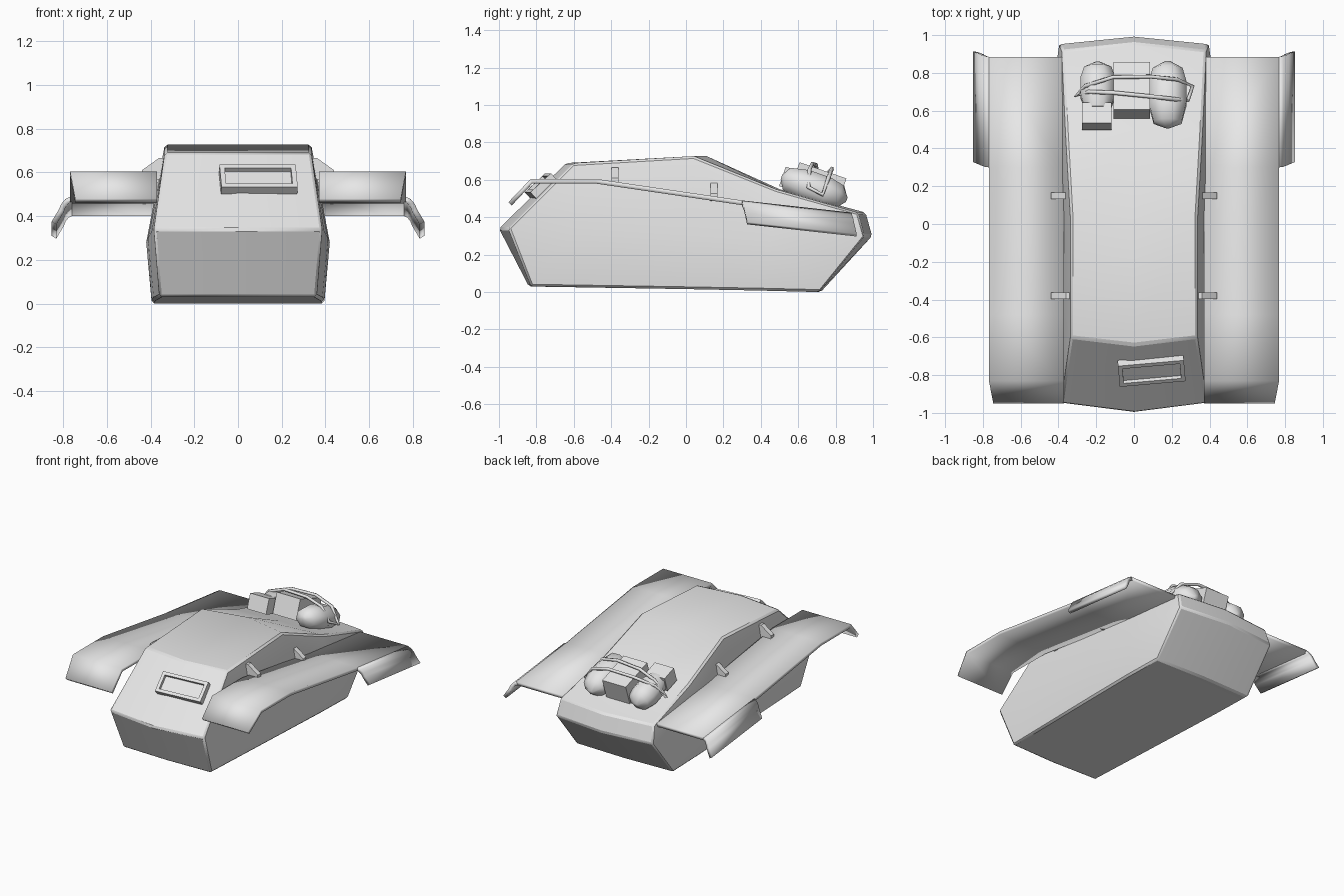
import bpy, bmesh, math
from mathutils import Matrix, Vector

if "Cube" in bpy.data.objects:
    bpy.data.objects.remove(bpy.data.objects["Cube"])

grey = bpy.data.materials.new("plain grey")
grey.diffuse_color = (0.8, 0.8, 0.8, 1)
grey.use_nodes = True
grey.node_tree.nodes["Principled BSDF"].inputs["Base Color"].default_value = grey.diffuse_color


def make(name, verts, faces, smooth=None, fix=True):
    me = bpy.data.meshes.new(name)
    me.from_pydata(verts, [], faces)
    ob = bpy.data.objects.new(name, me)
    bpy.context.collection.objects.link(ob)
    me.materials.append(grey)
    if fix:
        bm = bmesh.new()
        bm.from_mesh(me)
        bmesh.ops.recalc_face_normals(bm, faces=bm.faces)
        bm.to_mesh(me)
        bm.free()
    if smooth:
        bpy.ops.object.select_all(action='DESELECT')
        ob.select_set(True)
        bpy.context.view_layer.objects.active = ob
        bpy.ops.object.shade_smooth_by_angle(angle=math.radians(smooth))
    return ob


def mirror(ob):
    m = ob.modifiers.new("mirror", 'MIRROR')
    m.use_axis = (True, False, False)


def box(name, centre, size, rot):
    v = [rot @ Vector((x * size[0] / 2, y * size[1] / 2, z * size[2] / 2)) + Vector(centre)
         for x in (-1, 1) for y in (-1, 1) for z in (-1, 1)]
    f = [(0, 1, 3, 2), (4, 6, 7, 5), (0, 4, 5, 1), (2, 3, 7, 6), (0, 2, 6, 4), (1, 5, 7, 3)]
    return make(name, v, f)


# hull: outline loop of (y, z, half width, centre bow)
outline = [(-0.95, 0.34, 0.385, -0.05),
           (-0.60, 0.69, 0.335, -0.04), (0.04, 0.727, 0.335, 0.07),
           (0.48, 0.55, 0.36, 0.02), (0.92, 0.425, 0.38, 0.04),
           (0.955, 0.30, 0.395, 0.04),
           (0.71, 0.0, 0.395, 0.01), (0.40, 0.008, 0.395, 0),
           (0.0, 0.016, 0.385, 0), (-0.83, 0.03, 0.36, -0.01)]
mids = [(-0.60, 0.33, 0.395), (0.04, 0.30, 0.412), (0.45, 0.28, 0.42), (0.80, 0.28, 0.417)]
verts = []
for y, z, w, b in outline:
    verts += [(-w, y, z), (0, y + b, z), (w, y, z)]
n = len(outline)
faces = []
for i in range(n):
    a, c = 3 * i, 3 * ((i + 1) % n)
    faces += [(a, a + 1, c + 1, c), (a + 1, a + 2, c + 2, c + 1)]
for s, k in ((-1, 0), (1, 2)):
    m = len(verts)
    verts += [(s * w, y, z) for y, z, w in mids]
    P = lambda i: 3 * i + k
    for i in range(3):
        faces += [(P(1 + i), P(2 + i), m + i + 1, m + i), (m + i, m + i + 1, P(8 - i), P(9 - i))]
    faces += [(P(0), P(1), m), (P(0), m, P(9)), (P(4), P(5), m + 3), (P(5), P(6), m + 3)]
hull = make("hull", verts, faces, smooth=28)
bev = hull.modifiers.new("bevel", 'BEVEL')
bev.width = 0.012
bev.segments = 1
bev.limit_method = 'ANGLE'
bev.angle_limit = math.radians(28)


# sheet metal: rows of points joined in a grid, thickened downward
def sheet(name, rows, smooth):
    c = len(rows[0])
    f = [(i * c + j, i * c + j + 1, (i + 1) * c + j + 1, (i + 1) * c + j)
         for i in range(len(rows) - 1) for j in range(c - 1)]
    ob = make(name, [p for r in rows for p in r], f, smooth, fix=False)
    if ob.data.polygons[0].normal.z < 0:
        ob.data.flip_normals()
    sol = ob.modifiers.new("thickness", 'SOLIDIFY')
    sol.thickness = 0.025
    sol.offset = -1
    mirror(ob)


profile = [(-0.95, 0.48, 0.745), (-0.83, 0.605, 0.768), (-0.48, 0.605, 0.768),
           (0.30, 0.49, 0.768), (0.885, 0.425, 0.768)]
sheet("fender", [[(0.37, y, z), (w, y, z)] for y, z, w in profile], 10)

# rear fender flare, curving down and outward
curve = [(0.766, 0, 0), (0.79, -0.012, 0.003), (0.81, -0.035, 0.01),
         (0.82, -0.06, 0.015), (0.853, -0.115, 0.028)]
sheet("fender_flare", [[(x, y + dy, z + dz) for x, dz, dy in curve]
                       for y, z in ((0.30, 0.49), (0.885, 0.425))], 35)

# fender brackets
for name, y, z in (("front_bracket", -0.38, 0.595), ("rear_bracket", 0.15, 0.513)):
    sec = [(0.345, -0.03), (0.44, -0.02), (0.44, 0.015), (0.36, 0.072), (0.335, 0.072)]
    v = [(x, y + d, z + dz) for d in (-0.018, 0.018) for x, dz in sec]
    f = [tuple(range(5)), tuple(range(9, 4, -1))]
    f += [(i, (i + 1) % 5, 5 + (i + 1) % 5, 5 + i) for i in range(5)]
    mirror(make(name, v, f))

# driver's vision port: framed block with a recessed slot
rot = Matrix.Rotation(math.radians(5), 3, 'Z') @ Matrix.Rotation(math.radians(42.6), 3, 'X')
port = box("vision_port", (0.093, -0.777, 0.568), (0.35, 0.15, 0.045), rot)
bm = bmesh.new()
bm.from_mesh(port.data)
normal = rot @ Vector((0, 0, 1))
top = max(bm.faces, key=lambda f: f.normal.dot(normal))
bmesh.ops.inset_region(bm, faces=[top], thickness=0.032)
bmesh.ops.inset_region(bm, faces=[top], thickness=0.0005, depth=-0.022)
bm.to_mesh(port.data)
bm.free()

# stowed cargo, tilted with the rear deck
tilt = Matrix.Rotation(math.radians(-19), 3, 'X')
box("middle_crate", (-0.012, 0.708, 0.58), (0.192, 0.265, 0.15), tilt)
box("small_crate", (-0.197, 0.57, 0.60), (0.155, 0.115, 0.11), tilt)


def bag(name, centre, length, rx, rz, sides=8):
    shape = [(-0.5, 0.15), (-0.42, 0.75), (-0.15, 1), (0.18, 1), (0.38, 0.8), (0.5, 0.15)]
    v = []
    for t, r in shape:
        for j in range(sides):
            a = 2 * math.pi * (j + 0.5) / sides
            v.append(tilt @ Vector((rx * r * math.cos(a), t * length, rz * r * math.sin(a)))
                     + Vector(centre))
    f = [(i * sides + j, i * sides + (j + 1) % sides, (i + 1) * sides + (j + 1) % sides,
          (i + 1) * sides + j) for i in range(len(shape) - 1) for j in range(sides)]
    f += [tuple(range(sides)), tuple(range(len(v) - sides, len(v)))]
    make(name, v, f, smooth=50)


bag("right_bag", (0.178, 0.685, 0.555), 0.37, 0.107, 0.09)
bag("left_bag", (-0.192, 0.72, 0.545), 0.29, 0.098, 0.09)

# rope loop over the cargo
path = [(-0.31, 0.675, 0.52), (-0.26, 0.73, 0.61), (-0.11, 0.778, 0.655), (0.09, 0.78, 0.66),
        (0.23, 0.765, 0.62), (0.31, 0.73, 0.52), (0.285, 0.655, 0.56), (0.22, 0.66, 0.655),
        (0.09, 0.675, 0.685), (-0.11, 0.695, 0.68), (-0.24, 0.70, 0.63)]
cu = bpy.data.curves.new("rope", 'CURVE')
cu.dimensions = '3D'
cu.bevel_depth = 0.011
cu.bevel_resolution = 1
sp = cu.splines.new('POLY')
sp.points.add(len(path) - 1)
for p, co in zip(sp.points, path):
    p.co = (*co, 1)
sp.use_cyclic_u = True
cu.materials.append(grey)
bpy.context.collection.objects.link(bpy.data.objects.new("rope", cu))
